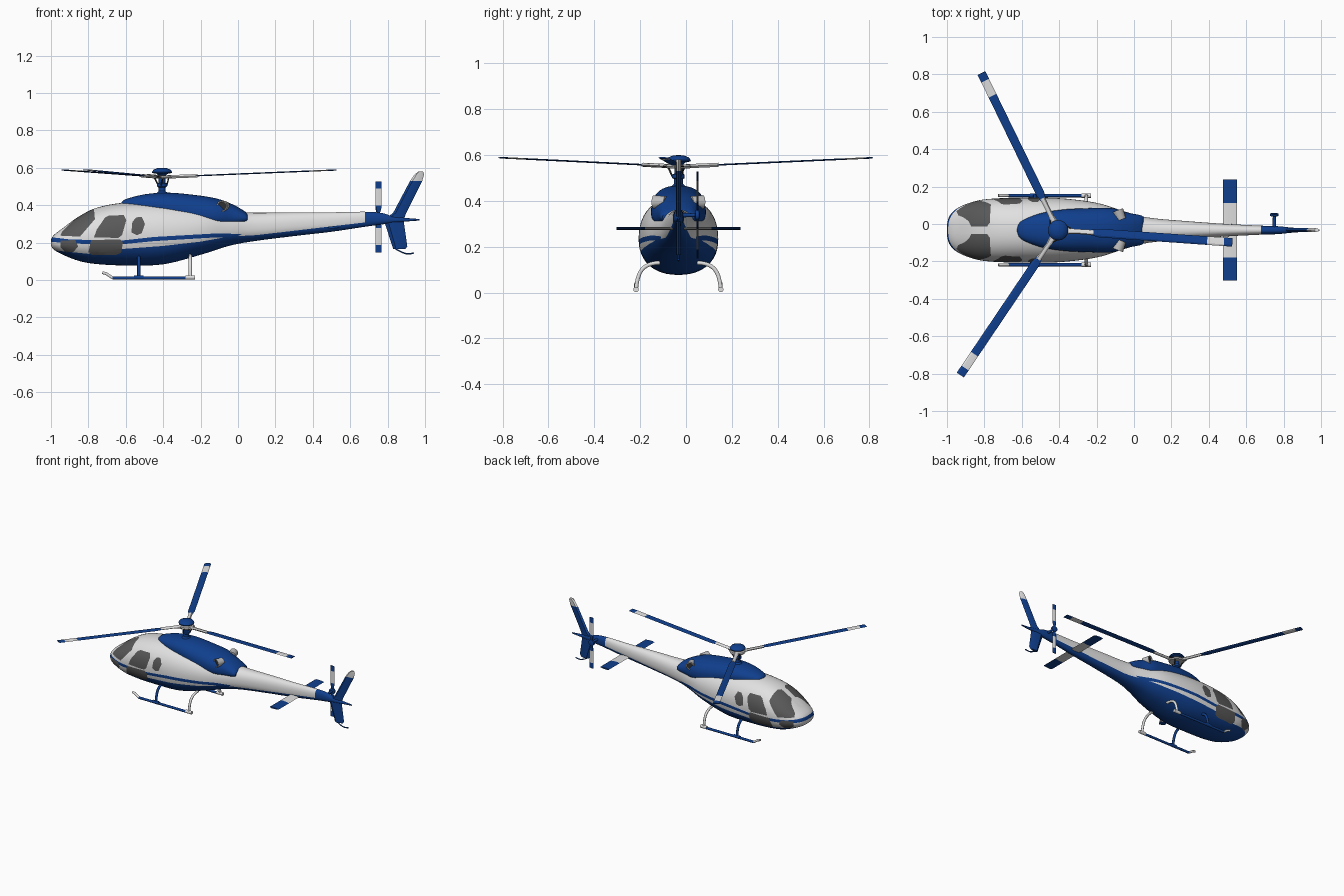
import bpy, bmesh, math
from mathutils import Matrix, Vector

if "Cube" in bpy.data.objects:
    bpy.data.objects.remove(bpy.data.objects["Cube"])

YC = -0.033                      # centre line of the aircraft
HUB = Vector((-0.406, YC, 0.55))
WHITE, BLUE, GLASS, METAL, DARK = range(5)


def material(name, rgb):
    m = bpy.data.materials.new(name)
    m.use_nodes = True
    m.diffuse_color = (*rgb, 1)
    m.node_tree.nodes["Principled BSDF"].inputs["Base Color"].default_value = (*rgb, 1)
    return m


MATS = [material("white paint", (0.75, 0.75, 0.75)),
        material("blue paint", (0.005, 0.05, 0.27)),
        material("tinted glass", (0.1, 0.1, 0.1)),
        material("light metal", (0.5, 0.5, 0.5)),
        material("dark opening", (0.03, 0.03, 0.03))]


def finish(name, bm, angle=40):
    bmesh.ops.recalc_face_normals(bm, faces=bm.faces[:])
    me = bpy.data.meshes.new(name)
    bm.to_mesh(me)
    bm.free()
    for m in MATS:
        me.materials.append(m)
    ob = bpy.data.objects.new(name, me)
    bpy.context.collection.objects.link(ob)
    bpy.ops.object.select_all(action='DESELECT')
    ob.select_set(True)
    bpy.context.view_layer.objects.active = ob
    bpy.ops.object.shade_smooth_by_angle(angle=math.radians(angle))
    return ob


def spline(rows, steps):
    """Smooth interpolation through the station rows."""
    p = [Vector(r) for r in [rows[0], *rows, rows[-1]]]
    out = []
    for a, b, c, d in zip(p, p[1:], p[2:], p[3:]):
        for t in (i / steps for i in range(steps)):
            out.append(b + (c - a) * (t / 2) + (a * 2 - b * 5 + c * 4 - d) * (t * t / 2)
                       + (b * 3 - a - c * 3 + d) * (t ** 3 / 2))
    return out + [p[-1]]


def bridge(bm, rings, mats):
    n = len(rings[0])
    for a, b, m in zip(rings, rings[1:], mats):
        for i in range(n):
            f = bm.faces.new((a[i], a[(i + 1) % n], b[(i + 1) % n], b[i]))
            f.material_index = m
    bm.faces.new(rings[0]).material_index = mats[0]
    bm.faces.new(rings[-1]).material_index = mats[-1]


def loft(rows, mat, steps=6, sides=48, power=2.25):
    """Rounded hull from rows of x, top, bottom and half width."""
    bm = bmesh.new()
    rings = []
    for x, top, bot, half in spline(rows, steps):
        mid = bot + 0.46 * (top - bot)
        ring = []
        for i in range(sides):
            c, s = (math.cos(math.tau * i / sides), math.sin(math.tau * i / sides))
            h = top - mid if s > 0 else mid - bot
            ring.append(bm.verts.new((x, YC + half * math.copysign(abs(c) ** (2 / power), c),
                                      mid + h * math.copysign(abs(s) ** (2 / power), s))))
        rings.append(ring)
    bridge(bm, rings, [mat] * (len(rings) - 1))
    return bm


def cut(bm, lo, hi, point, normal):
    faces = []
    for f in bm.faces:
        xs, zs = [v.co.x for v in f.verts], [v.co.z for v in f.verts]
        if min(xs) <= hi[0] and max(xs) >= lo[0] and min(zs) <= hi[1] and max(zs) >= lo[1]:
            faces.append(f)
    geom = set(faces)
    for f in faces:
        geom.update(f.edges, f.verts)
    bmesh.ops.bisect_plane(bm, geom=list(geom), dist=1e-5, plane_co=point, plane_no=normal)


def box(pts):
    return tuple(map(min, zip(*pts))), tuple(map(max, zip(*pts)))


def inside(x, z, poly):
    hit = False
    for (ax, az), (bx, bz) in zip(poly, poly[1:] + poly[:1]):
        if (az > z) != (bz > z) and x < ax + (z - az) * (bx - ax) / (bz - az):
            hit = not hit
    return hit


def paint(bm, areas):
    """Cut side-view outlines into the skin, then colour the faces inside."""
    for poly, mat, post in areas:
        for a, b in zip(poly, poly[1:] + poly[:1]):
            cut(bm, *box([a, b]), (a[0], 0, a[1]), (b[1] - a[1], 0, a[0] - b[0]))
        if post:
            for s in (-1, 1):
                cut(bm, *box(poly), (0, YC + s * post, 0), (0, 1, 0))
    for f in bm.faces:
        c = f.calc_center_median()
        for poly, mat, post in areas:
            if abs(c.y - YC) > post and inside(c.x, c.z, poly):
                f.material_index = mat


def foil(name, rows, thick, mats, matrix):
    """Thin wing along local x; rows of position, leading and trailing edge."""
    bm = bmesh.new()
    section = [(0, 0), (.2, 1), (.7, .7), (1, 0), (.7, -.7), (.2, -1)]
    rings = [[bm.verts.new(matrix @ Vector((p, a + (b - a) * u, w * thick / 2)))
              for u, w in section] for p, a, b in rows]
    bridge(bm, rings, mats)
    return finish(name, bm, 20)


def lathe(name, profile, mat, matrix, sides=32):
    bm = bmesh.new()
    rings = [[bm.verts.new(matrix @ Vector((r * math.cos(math.tau * i / sides),
                                            r * math.sin(math.tau * i / sides), z)))
              for i in range(sides)] for r, z in profile]
    bridge(bm, rings, [mat] * (len(rings) - 1))
    return finish(name, bm)


def tube(name, pts, radius, mat, smooth=False):
    cu = bpy.data.curves.new(name, 'CURVE')
    cu.dimensions, cu.bevel_depth, cu.bevel_resolution, cu.use_fill_caps = '3D', radius, 3, True
    sp = cu.splines.new('NURBS' if smooth else 'POLY')
    sp.points.add(len(pts) - 1)
    for p, co in zip(sp.points, pts):
        p.co = (*co, 1)
    if smooth:
        sp.order_u, sp.use_endpoint_u = 3, True
    cu.materials.append(MATS[mat])
    bpy.context.collection.objects.link(bpy.data.objects.new(name, cu))


# Fuselage and tail boom
hull = loft([(-1, .215, .185, .03), (-.985, .24, .163, .078), (-.94, .275, .137, .12),
             (-.85, .34, .102, .155), (-.75, .388, .085, .169), (-.6, .414, .078, .173),
             (-.4, .415, .084, .171), (-.2, .395, .135, .146), (-.05, .37, .182, .1),
             (.08, .36, .207, .067), (.3, .362, .235, .047), (.5, .362, .258, .033),
             (.68, .365, .285, .024), (.77, .358, .297, .021), (.84, .338, .308, .014),
             (.97, .326, .318, .004)], WHITE)
lower = [(-1.1, .17), (-.8, .14), (-.63, .165), (-.4, .182), (-.2, .205), (-.05, .232),
         (.1, .24), (.68, .308), (.68, 0), (-1.1, 0)]
stripe = [(-1.05, .235), (-.9, .217), (-.63, .21), (-.45, .23), (-.1, .25), (.02, .245),
          (-.02, .225), (-.12, .228), (-.45, .208), (-.63, .19), (-.9, .195), (-1.05, .21)]
tail = [(.68, 0), (.68, 1), (1.1, 1), (1.1, 0)]
windscreen = [(-.95, .237), (-.94, .26), (-.83, .365), (-.77, .378), (-.765, .325), (-.845, .232)]
chin = [(-.95, .212), (-.87, .213), (-.855, .18), (-.88, .15), (-.92, .148), (-.95, .175)]
door = [(-.77, .228), (-.755, .27), (-.71, .335), (-.69, .345), (-.61, .347), (-.597, .32),
        (-.62, .24), (-.64, .225)]
door_low = [(-.8, .15), (-.785, .213), (-.63, .218), (-.615, .2), (-.625, .145), (-.65, .135),
            (-.78, .133)]
rear = [(-.57, .255), (-.565, .31), (-.545, .335), (-.515, .337), (-.497, .3), (-.515, .25),
        (-.54, .24)]
paint(hull, [(lower, BLUE, 0), (stripe, BLUE, 0), (tail, BLUE, 0), (windscreen, GLASS, .02),
             (chin, GLASS, .03), (door, GLASS, 0), (door_low, GLASS, 0), (rear, GLASS, 0)])
finish("fuselage", hull)

# Engine cowling and side exhausts
finish("engine_cowling", loft(
    [(-.625, .412, .39, .015), (-.6, .432, .38, .05), (-.5, .458, .35, .09),
     (-.38, .467, .32, .11), (-.25, .457, .28, .117), (-.12, .437, .27, .118),
     (-.03, .405, .28, .093), (.035, .368, .3, .08), (.05, .352, .31, .07)], BLUE))
for side, label in ((1, "left"), (-1, "right")):
    m = (Matrix.Translation((-.075, YC + side * .075, .395))
         @ Matrix.Rotation(side * .35, 4, 'Z') @ Matrix.Rotation(-side * math.pi / 2, 4, 'X'))
    lathe(label + "_exhaust", [(.026, -.02), (.03, .034), (.024, .034), (.022, .01)], METAL, m)
    lathe(label + "_exhaust_opening", [(.023, .022), (.023, .026)], DARK, m)

# Rotor mast and hub
hub = Matrix.Translation(HUB)
lathe("rotor_mast", [(.035, -.12), (.03, -.085), (.019, -.075), (.019, -.055), (.027, -.05),
                     (.027, -.035), (.018, -.03), (.018, .01)], BLUE, hub)
lathe("hub_plate", [(.05, -.008), (.055, 0), (.05, .008)], METAL, hub)
lathe("hub_dome", [(.02, .008), (.03, .018), (.052, .022), (.054, .028), (.045, .04),
                   (.025, .048), (.005, .05)], BLUE, hub)

# Main rotor blades, grips and pitch rods
for k, deg in enumerate((-4, 116, 236)):
    turn = hub @ Matrix.Rotation(math.radians(deg), 4, 'Z')
    lift = turn @ Matrix.Rotation(-.041, 4, 'Y')
    foil(f"main_blade_{k + 1}", [(.17, -.013, .013), (.22, -.023, .023), (.8, -.023, .023),
                                 (.89, -.023, .023), (.935, -.023, .023)],
         .007, [BLUE, BLUE, WHITE, BLUE], lift)
    foil(f"blade_grip_{k + 1}", [(.03, -.022, .022), (.09, -.013, .013), (.19, -.014, .014)],
         .018, [WHITE, WHITE], lift)
    tube(f"pitch_rod_{k + 1}", [turn @ Vector(p) for p in
                                ((.024, .01, -.045), (.035, .03, 0), (.07, .012, .002))], .004, DARK)

# Horizontal stabiliser
foil("stabiliser", [(-.27, .475, .55), (-.145, .475, .55), (.145, .475, .55), (.27, .475, .55)],
     .012, [BLUE, WHITE, BLUE],
     Matrix(((0, 1, 0, 0), (1, 0, 0, YC), (0, 0, 1, .28), (0, 0, 0, 1))))

# Tail fin: local x runs up, local y runs aft
upright = Matrix(((0, 1, 0, 0), (0, 0, 1, YC), (1, 0, 0, 0), (0, 0, 0, 1)))
foil("tail_fin", [(.165, .83, .895), (.18, .825, .905), (.32, .78, .885), (.36, .83, .9),
                  (.53, .92, .985), (.565, .945, .995), (.58, .965, .99)],
     .022, [BLUE] * 4 + [WHITE] * 2, upright)
tube("tail_skid", [(.83, YC, .175), (.86, YC, .155), (.91, YC, .135), (.94, YC, .145)],
     .004, BLUE, True)

# Tail rotor
rotor = Vector((.75, .05, .338))
for k, flip in enumerate((1, -1)):
    foil(f"tail_blade_{k + 1}", [(.015, -.008, .008), (.045, -.016, .016), (.06, -.016, .016),
                                 (.15, -.016, .016), (.19, -.016, .016)],
         .007, [BLUE, BLUE, WHITE, BLUE],
         Matrix.Translation(rotor) @ Matrix(((0, 1, 0, 0), (0, 0, 1, 0), (flip, 0, 0, 0),
                                             (0, 0, 0, 1))))
lathe("tail_rotor_shaft", [(.01, -.085), (.008, -.01), (.022, -.008), (.022, .006), (.01, .01)],
      BLUE, Matrix.Translation(rotor) @ Matrix.Rotation(-math.pi / 2, 4, 'X'), 20)

# Landing skids and legs
for side, label in ((1, "left"), (-1, "right")):
    y = YC + side * .185
    tube(label + "_skid", [(-.67, y, .011), (-.28, y, .011)], .009, BLUE)
    tube(label + "_skid_heel", [(-.28, y, .011), (-.23, y, .011)], .009, WHITE)
    tube(label + "_skid_toe", [(-.725, y, .04), (-.705, y, .034), (-.67, y, .011)], .008, WHITE)
    for x, mat, part in ((-.53, BLUE, "front"), (-.255, WHITE, "rear")):
        tube(f"{label}_{part}_leg", [(x, YC + side * d, z) for d, z in
                                     ((.08, .13), (.13, .13), (.18, .08), (.185, .011))],
             .009, mat, True)
        tube(f"{label}_{part}_foot", [(x - .025, y, .014), (x + .025, y, .014)], .012, mat)
